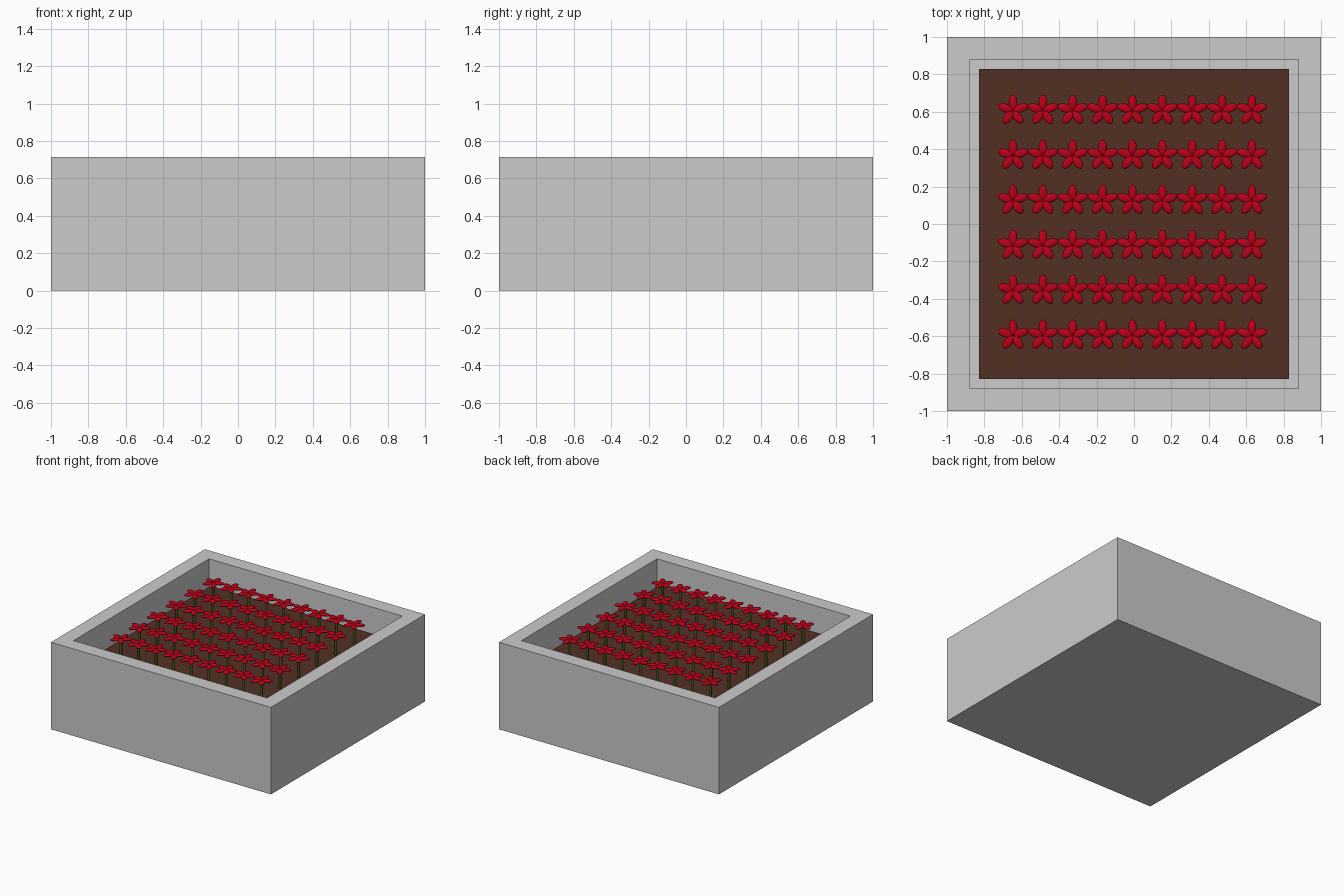
import bpy, bmesh, math
from mathutils import Matrix, Vector

if "Cube" in bpy.data.objects:
    bpy.data.objects.remove(bpy.data.objects["Cube"])

HEIGHT, INNER, FLOOR, SOIL_Z, FLOWER_Z = 0.715, 0.83, 0.17, 0.525, 0.685


def material(name, color):
    m = bpy.data.materials.new(name)
    m.diffuse_color = (*color, 1)
    m.use_nodes = True
    m.node_tree.nodes["Principled BSDF"].inputs["Base Color"].default_value = m.diffuse_color
    return m


def to_mesh(bm, name, mat=None, smooth=False):
    mesh = bpy.data.meshes.new(name)
    for f in bm.faces:
        f.smooth = smooth
    bm.to_mesh(mesh)
    bm.free()
    if mat:
        mesh.materials.append(mat)
    return mesh


def add(name, mesh, loc=(0, 0, 0)):
    ob = bpy.data.objects.new(name, mesh)
    ob.location = loc
    bpy.context.collection.objects.link(ob)
    return ob


def box(bm, half, z0, z1):
    mat = Matrix.Translation((0, 0, (z0 + z1) / 2)) @ Matrix.Diagonal((2 * half, 2 * half, z1 - z0, 1))
    bmesh.ops.create_cube(bm, size=1, matrix=mat)


red = material("petal_red", (0.5, 0.0, 0.01))
green = material("stem_green", (0.06, 0.10, 0.01))
brown = material("soil_brown", (0.085, 0.03, 0.017))

# Planter: a block with its top inset and pushed down
bm = bmesh.new()
box(bm, 1, 0, HEIGHT)
top = max(bm.faces, key=lambda f: f.calc_center_median().z)
bmesh.ops.inset_region(bm, faces=[top], thickness=1 - INNER)
hole = bmesh.ops.extrude_discrete_faces(bm, faces=[top])["faces"][0]
bmesh.ops.translate(bm, verts=hole.verts, vec=Vector((0, 0, FLOOR - HEIGHT)))
add("planter_box", to_mesh(bm, "planter_box"))

# Soil filling the planter
bm = bmesh.new()
box(bm, INNER, FLOOR, SOIL_Z)
add("soil", to_mesh(bm, "soil", brown))

# Flower head: five flattened ellipsoid petals
bm = bmesh.new()
for i in range(5):
    mat = (Matrix.Rotation(math.radians(90 + 72 * i), 4, 'Z')
           @ Matrix.Translation((0.043, 0, 0))
           @ Matrix.Diagonal((0.042, 0.023, 0.011, 1)))
    bmesh.ops.create_uvsphere(bm, u_segments=16, v_segments=10, radius=1, matrix=mat)
head = to_mesh(bm, "flower_head", red, True)

# Stem, from soil to flower head
bm = bmesh.new()
length = FLOWER_Z - SOIL_Z + 0.02
bmesh.ops.create_cone(bm, cap_ends=True, segments=12, radius1=0.01, radius2=0.01, depth=length,
                      matrix=Matrix.Translation((0, 0, -length / 2)))
stem = to_mesh(bm, "stem", green)
for f in stem.polygons:
    f.use_smooth = len(f.vertices) == 4

# Planted rows
for row in range(6):
    for col in range(9):
        loc = (-0.647 + 0.1597 * col, -0.596 + 0.2405 * row, FLOWER_Z)
        add(f"flower_head_{row}_{col}", head, loc)
        add(f"stem_{row}_{col}", stem, loc)
